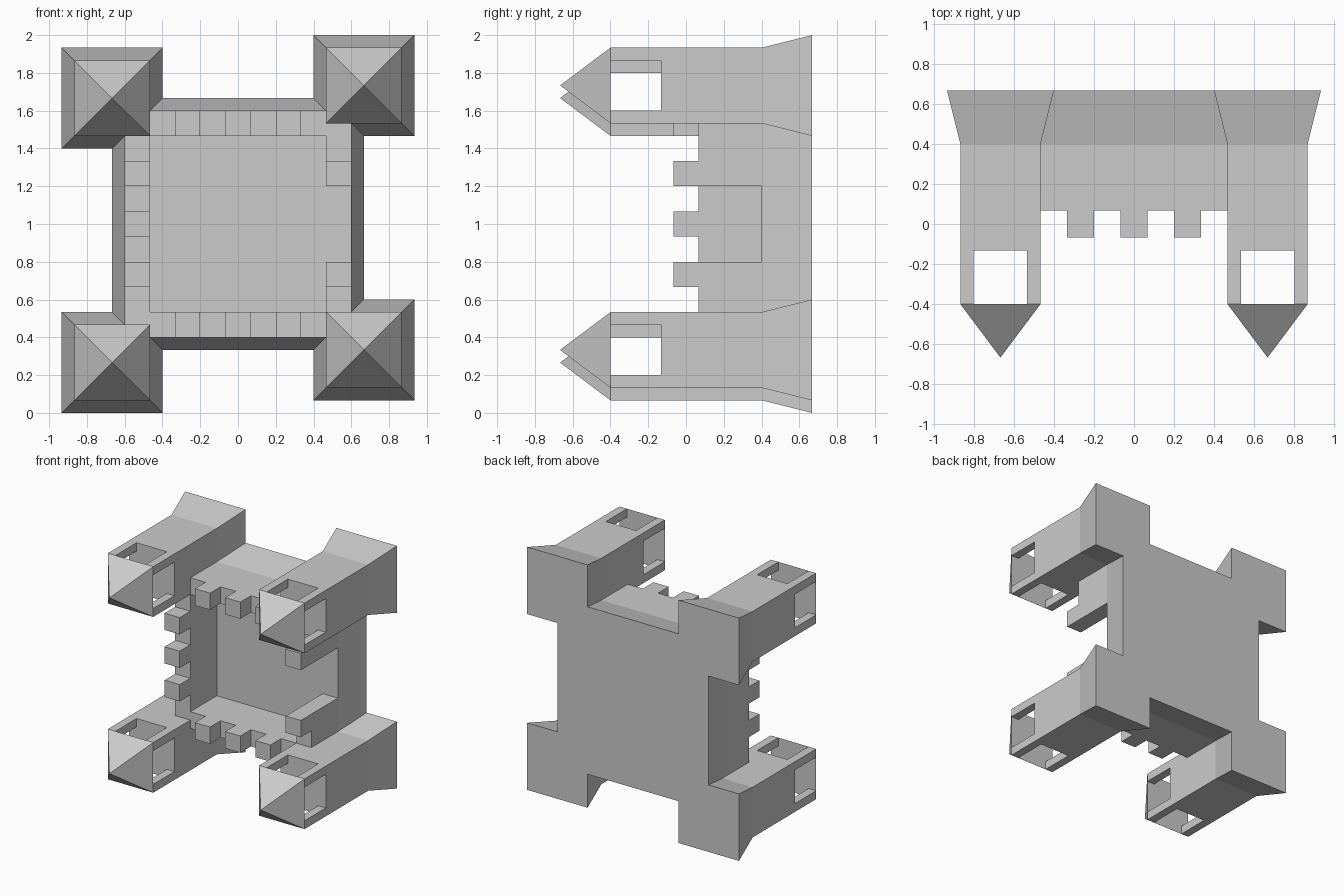
import bpy, bmesh

if "Cube" in bpy.data.objects:
    bpy.data.objects.remove(bpy.data.objects["Cube"])

T = 1 / 15  # model grid unit


def finish(name, bm):
    bmesh.ops.recalc_face_normals(bm, faces=bm.faces)
    me = bpy.data.meshes.new(name)
    bm.to_mesh(me)
    bm.free()
    ob = bpy.data.objects.new(name, me)
    bpy.context.collection.objects.link(ob)
    return ob


def loft(name, cx, cz, sections):
    """Stack rectangles (y, half x, half z) along y; half 0 makes an apex."""
    bm = bmesh.new()
    prev = None
    for y, hx, hz in sections:
        if hx == 0:
            ring = [bm.verts.new((cx, y, cz))] * 4
        else:
            ring = [bm.verts.new((cx + sx * hx, y, cz + sz * hz))
                    for sx, sz in ((-1, -1), (1, -1), (1, 1), (-1, 1))]
        if prev is None:
            bm.faces.new(ring)
        else:
            for i in range(4):
                j = (i + 1) % 4
                bm.faces.new([prev[i], prev[j], ring[j]] if hx == 0
                             else [prev[i], prev[j], ring[j], ring[i]])
        prev = ring
    if hx != 0:
        bm.faces.new(prev)
    return finish(name, bm)


def box(name, x0, x1, y0, y1, z0, z1):
    return loft(name, (x0 + x1) / 2, (z0 + z1) / 2,
                [(y, (x1 - x0) / 2, (z1 - z0) / 2) for y in (y1, y0)])


def combine(ob, other, op):
    mod = ob.modifiers.new(op, 'BOOLEAN')
    mod.operation, mod.solver, mod.object = op, 'EXACT', other
    bpy.context.view_layer.objects.active = ob
    bpy.ops.object.modifier_apply(modifier=mod.name)
    bpy.data.objects.remove(other)


# Walled block with flared foot, hollow courtyard and a gate gap on the right
castle = loft("castle", 0, 1, [(10*T, 10*T, 10*T), (6*T, 9*T, 9*T), (T, 9*T, 9*T)])
combine(castle, box("courtyard", -7*T, 7*T, -T, 6*T, 8*T, 22*T), 'DIFFERENCE')
combine(castle, box("gate", 6*T, 10*T, -T, 6*T, 12*T, 18*T), 'DIFFERENCE')

# Battlements
for k in (-4, 0, 4):
    a, b = (k - 1) * T, (k + 1) * T
    for s in (6, 22):
        combine(castle, box("merlon", a, b, -T, 1.5*T, s*T, (s + 2)*T), 'UNION')
    combine(castle, box("merlon", -9*T, -7*T, -T, 1.5*T, 1 + a, 1 + b), 'UNION')
    if k:
        combine(castle, box("merlon", 7*T, 9*T, -T, 1.5*T, 1 + a, 1 + b), 'UNION')

# Corner towers: flared foot, pyramid roof, open belfry with corner posts
for cx, cz in ((-10, 4), (-10, 25), (10, 5), (10, 26)):
    x, z = cx * T, cz * T
    tower = loft("tower", x, z, [(10*T, 4*T, 4*T), (6*T, 3*T, 3*T), (-2*T, 3*T, 3*T)])
    for dx in (-2.5, 2.5):
        for dz in (-2.5, 2.5):
            px, pz, h = x + dx * T, z + dz * T, T / 2
            combine(tower, box("post", px - h, px + h, -6.2*T, -1.5*T, pz - h, pz + h), 'UNION')
    # trim post tips flush with the roof base, then add the roof
    combine(tower, box("trim", x - 5*T, x + 5*T, -8*T, -6*T, z - 5*T, z + 5*T), 'DIFFERENCE')
    combine(tower, loft("roof", x, z, [(-6*T, 3*T, 3*T), (-10*T, 0, 0)]), 'UNION')
    combine(castle, tower, 'UNION')
